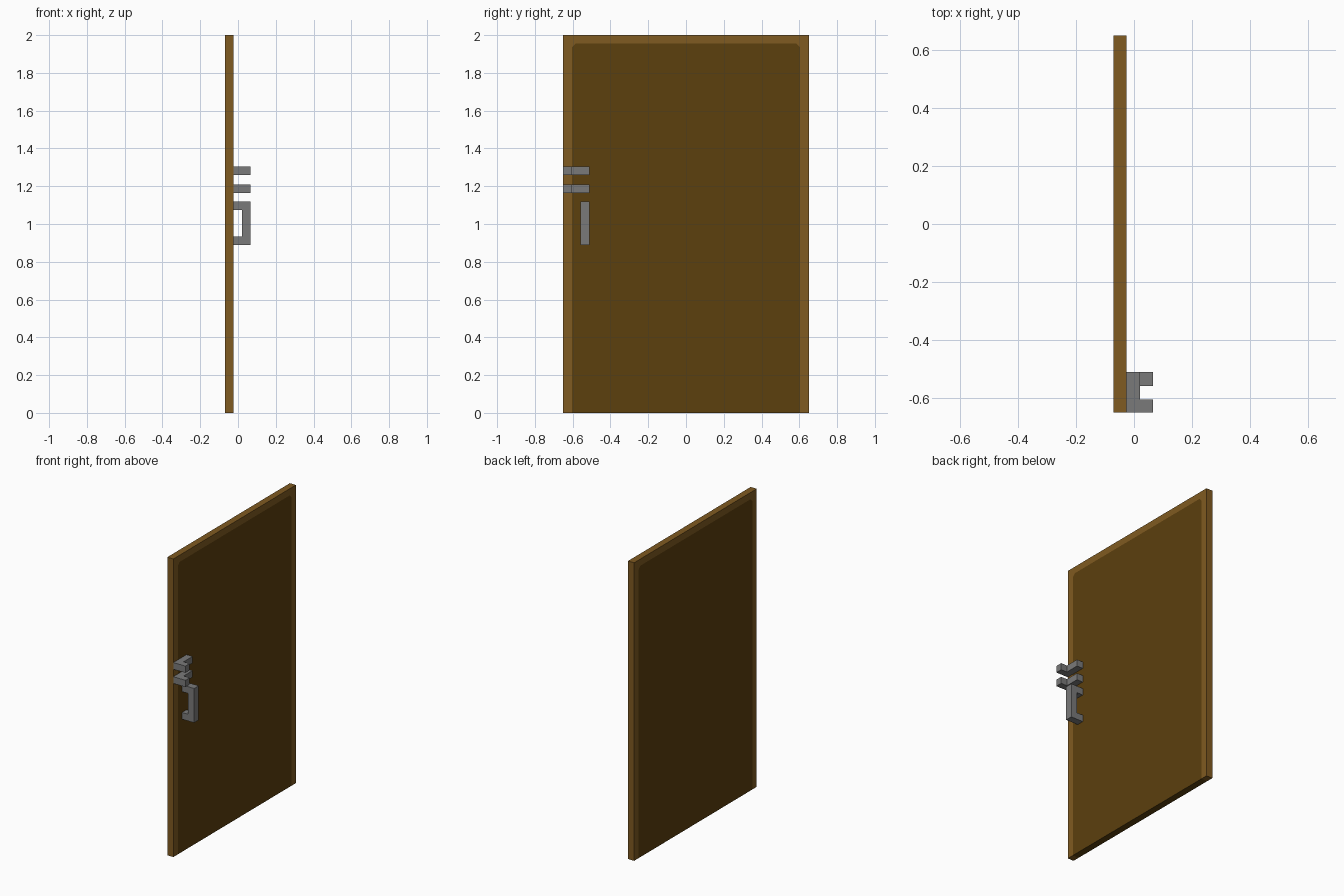
import bpy, bmesh
from mathutils import Vector

if "Cube" in bpy.data.objects:
    bpy.data.objects.remove(bpy.data.objects["Cube"])


def material(name, rgb):
    m = bpy.data.materials.new(name)
    m.diffuse_color = (*rgb, 1)
    m.use_nodes = True
    m.node_tree.nodes["Principled BSDF"].inputs["Base Color"].default_value = m.diffuse_color
    return m


wood = material("brown_wood", (0.215, 0.103, 0.015))
dark = material("dark_wood", (0.107, 0.050, 0.004))
metal = material("grey_metal", (0.195, 0.195, 0.195))


def finish(name, bm, mats):
    bmesh.ops.recalc_face_normals(bm, faces=bm.faces)
    me = bpy.data.meshes.new(name)
    bm.to_mesh(me)
    bm.free()
    for m in mats:
        me.materials.append(m)
    ob = bpy.data.objects.new(name, me)
    bpy.context.collection.objects.link(ob)
    return ob


def extrude(bm, faces, offset):
    res = bmesh.ops.extrude_face_region(bm, geom=faces, use_keep_orig=True)
    verts = [g for g in res["geom"] if isinstance(g, bmesh.types.BMVert)]
    bmesh.ops.translate(bm, verts=verts, vec=offset)


def prism(name, points, offset, mat):
    bm = bmesh.new()
    extrude(bm, [bm.faces.new([bm.verts.new(p) for p in points])], Vector(offset))
    return finish(name, bm, [mat])


# Door slab: a frame around a dark panel with clipped top corners, flush both sides
X0, X1, W, H = -0.07, -0.025, 0.65, 2.0
PW, PH, C = 0.603, 1.955, 0.02
bm = bmesh.new()
inner = [bm.verts.new((X0, y, z)) for y, z in
         [(-PW, 0), (-PW, PH - C), (-PW + C, PH), (PW - C, PH), (PW, PH - C), (PW, 0)]]
outer = [bm.verts.new((X0, y, z)) for y, z in [(W, 0), (W, H), (-W, H), (-W, 0)]]
panel = bm.faces.new(inner)
frame = bm.faces.new(inner + outer)
extrude(bm, [panel, frame], Vector((X1 - X0, 0, 0)))
bm.normal_update()
for f in bm.faces:
    if abs(f.normal.x) > 0.5:
        f.material_index = 1 if len(f.verts) == 6 else 0
    else:
        c = f.calc_center_median()
        f.material_index = 1 if c.z < 0.01 and abs(c.y) < 0.1 else 0
finish("door_slab", bm, [wood, dark])

# Two L-shaped latch brackets at the door edge
T = 0.045
for name, z in (("upper_latch", 1.26), ("lower_latch", 1.165)):
    shape = [(X1, -W), (0.065, -W), (0.065, -W + T), (X1 + T, -W + T),
             (X1 + T, -0.51), (X1, -0.51)]
    prism(name, [(x, y, z) for x, y in shape], (0, 0, T), metal)

# U-shaped pull handle
z0, z1 = 0.89, 1.12
shape = [(X1, z0), (0.065, z0), (0.065, z1), (X1, z1),
         (X1, z1 - T), (0.02, z1 - T), (0.02, z0 + T), (X1, z0 + T)]
prism("pull_handle", [(x, -0.558, z) for x, z in shape], (0, 0.048, 0), metal)
